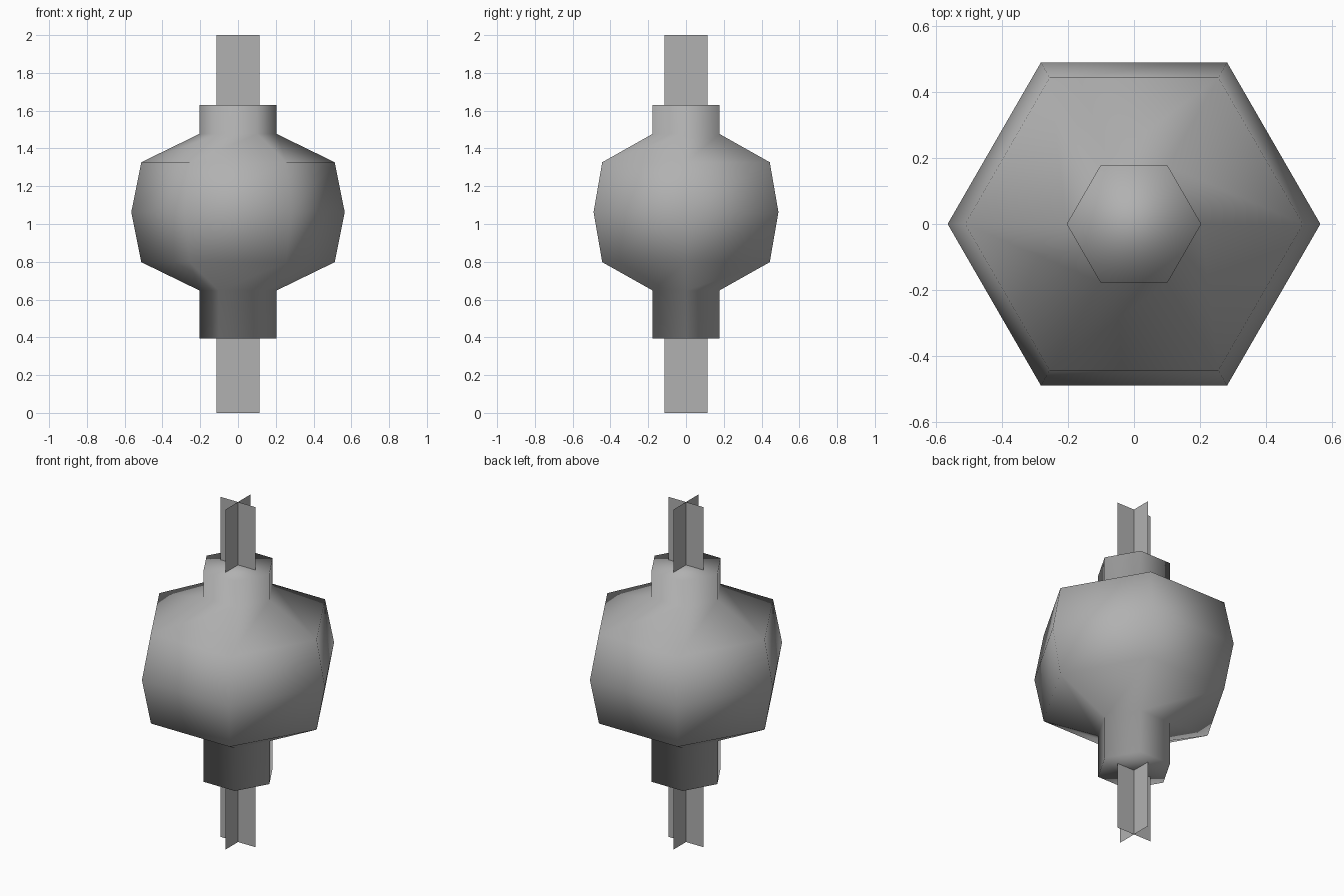
import bpy, bmesh
from math import cos, sin, pi

if "Cube" in bpy.data.objects:
    bpy.data.objects.remove(bpy.data.objects["Cube"])

grey = bpy.data.materials.new("dark_grey")
grey.diffuse_color = (0.44, 0.44, 0.44, 1)
grey.use_nodes = True
grey.node_tree.nodes["Principled BSDF"].inputs["Base Color"].default_value = grey.diffuse_color


def make_object(name, bm, smooth):
    for f in bm.faces:
        f.smooth = smooth
    mesh = bpy.data.meshes.new(name)
    bm.to_mesh(mesh)
    bm.free()
    mesh.materials.append(grey)
    obj = bpy.data.objects.new(name, mesh)
    bpy.context.collection.objects.link(obj)
    return obj


# Six-sided lantern body: (radius, height) profile, capped at both ends
profile = [(0.204, 0.395), (0.204, 0.648), (0.512, 0.798), (0.565, 1.063),
           (0.512, 1.327), (0.204, 1.477), (0.204, 1.63)]
SIDES = 6
bm = bmesh.new()
rings = [[bm.verts.new((r * cos(2 * pi * i / SIDES), r * sin(2 * pi * i / SIDES), z))
          for i in range(SIDES)] for r, z in profile]
for low, high in zip(rings, rings[1:]):
    for i in range(SIDES):
        j = (i + 1) % SIDES
        bm.faces.new((low[i], low[j], high[j], high[i]))
bm.faces.new(rings[0][::-1])
bm.faces.new(rings[-1])
make_object("lantern_body", bm, True)


# Hanging strips: two crossed flat planes above and below the body
def crossed_strips(name, z0, z1, w=0.115):
    bm = bmesh.new()
    for dx, dy in ((w, 0), (0, w)):
        bm.faces.new([bm.verts.new(p) for p in (
            (-dx, -dy, z0), (dx, dy, z0), (dx, dy, z1), (-dx, -dy, z1))])
    make_object(name, bm, False)


crossed_strips("top_hanger", 1.63, 2.0)
crossed_strips("bottom_tassel", 0.0, 0.395)
